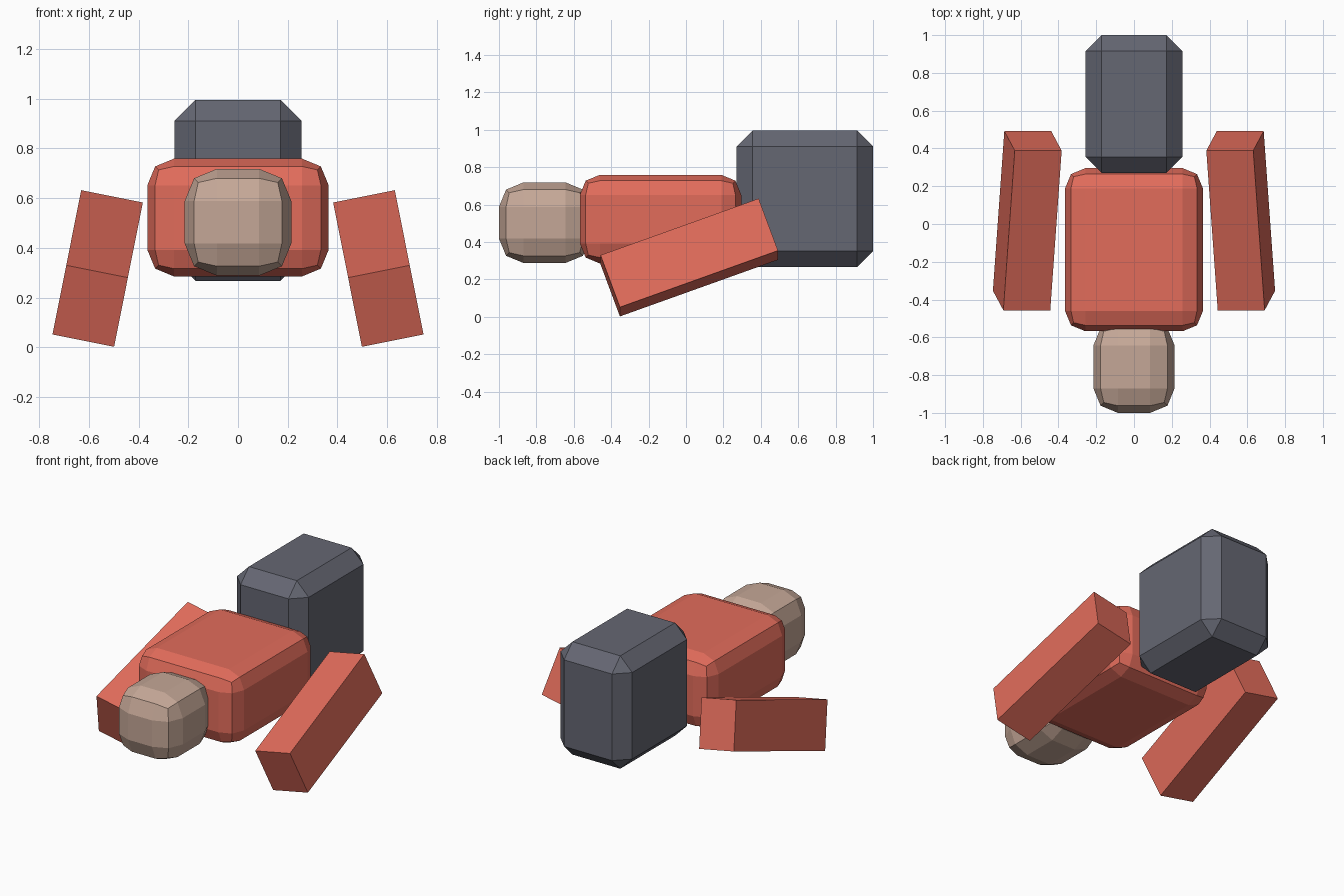
import bpy
import bmesh

if "Cube" in bpy.data.objects:
    bpy.data.objects.remove(bpy.data.objects["Cube"])


def material(name, rgb):
    m = bpy.data.materials.new(name)
    m.diffuse_color = (*rgb, 1.0)
    m.use_nodes = True
    m.node_tree.nodes["Principled BSDF"].inputs["Base Color"].default_value = m.diffuse_color
    return m


RED = material("red", (0.76, 0.15, 0.105))
SKIN = material("skin", (0.56, 0.39, 0.31))
DARK = material("dark_grey", (0.13, 0.135, 0.17))


def block(name, size, centre, mat, rot=(0, 0, 0), bevel=0.0, segments=1):
    """Flat-shaded box with optional bevelled edges."""
    bm = bmesh.new()
    bmesh.ops.create_cube(bm, size=1.0)
    bmesh.ops.scale(bm, vec=size, verts=bm.verts)
    if bevel:
        bmesh.ops.bevel(bm, geom=bm.edges[:], offset=bevel, segments=segments,
                        profile=0.5, affect='EDGES')
    mesh = bpy.data.meshes.new(name)
    bm.to_mesh(mesh)
    bm.free()
    mesh.materials.append(mat)
    obj = bpy.data.objects.new(name, mesh)
    obj.location = centre
    obj.rotation_euler = rot
    bpy.context.collection.objects.link(obj)
    return obj


# Torso lying along y
block("torso", (0.73, 0.863, 0.474), (0, -0.136, 0.522), RED,
      bevel=0.107, segments=2)

# Head at the front, slightly sunk into the torso
block("head", (0.43, 0.487, 0.43), (0, -0.7565, 0.503), SKIN,
      bevel=0.13, segments=2)

# Lower body block at the back
block("lower_body", (0.512, 0.729, 0.729), (0, 0.6355, 0.631), DARK,
      bevel=0.085)

# Arms: tilted down to the front and splayed outwards
for side, label in ((1, "right"), (-1, "left")):
    block(f"arm_{label}", (0.253, 0.9, 0.302), (side * 0.565, 0.0175, 0.317), RED,
          rot=(0.35, -side * 0.197, 0))
